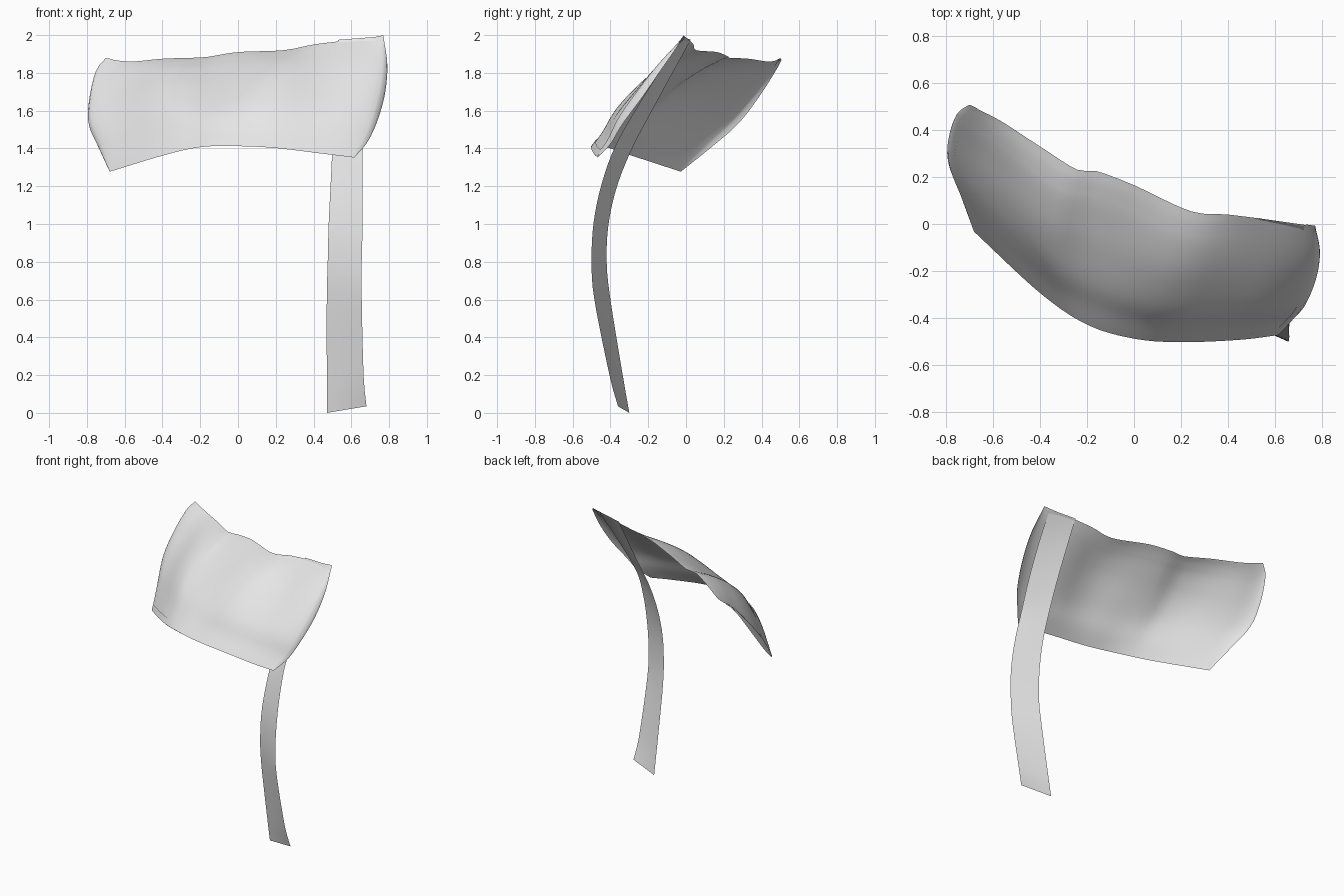
import bpy, math
from mathutils import Vector

if "Cube" in bpy.data.objects:
    bpy.data.objects.remove(bpy.data.objects["Cube"])

cloth = bpy.data.materials.new("light cloth")
cloth.diffuse_color = (0.8, 0.8, 0.8, 1)
cloth.use_nodes = True
cloth.node_tree.nodes["Principled BSDF"].inputs["Base Color"].default_value = cloth.diffuse_color


def curve(pts):
    """Smooth curve through points, parametrised by length over 0..1."""
    p = [Vector(q) for q in pts]
    d = [0.0]
    for a, b in zip(p, p[1:]):
        d.append(d[-1] + (b - a).length)
    d = [x / d[-1] for x in d]
    p = [2 * p[0] - p[1]] + p + [2 * p[-1] - p[-2]]

    def f(t):
        t = min(max(t, 0), 1)
        i = 0
        while i < len(d) - 2 and t > d[i + 1]:
            i += 1
        s = (t - d[i]) / (d[i + 1] - d[i])
        a, b, c, e = p[i:i + 4]
        return 0.5 * (2 * b + (c - a) * s + (2 * a - 5 * b + 4 * c - e) * s * s
                      + (3 * b - a - 3 * c + e) * s ** 3)
    return f


def sheet(name, func, us, vs):
    """Thin smooth grid surface func(u, v)."""
    n = len(us)
    verts = [func(u, v) for v in vs for u in us]
    faces = [(j * n + i, j * n + i + 1, (j + 1) * n + i + 1, (j + 1) * n + i)
             for j in range(len(vs) - 1) for i in range(n - 1)]
    me = bpy.data.meshes.new(name)
    me.from_pydata(verts, [], faces)
    me.materials.append(cloth)
    me.shade_smooth()
    ob = bpy.data.objects.new(name, me)
    bpy.context.collection.objects.link(ob)
    return ob


def steps(a, b, n):
    return [a + (b - a) * i / n for i in range(n + 1)]


# Four border curves of the curved cloth panel
TL, TR = (-0.70, 0.505, 1.875), (0.77, -0.01, 1.995)
BL, BR = (-0.68, -0.03, 1.28), (0.615, -0.47, 1.355)
top = curve([TL, (-0.57, 0.44, 1.86), (-0.40, 0.33, 1.875), (-0.24, 0.23, 1.88),
             (-0.16, 0.225, 1.885), (0, 0.165, 1.91), (0.24, 0.055, 1.92),
             (0.40, 0.04, 1.95), (0.56, 0.02, 1.97), TR])
bottom = curve([BL, (-0.40, -0.29, 1.365), (-0.20, -0.425, 1.41), (0, -0.485, 1.415),
                (0.20, -0.50, 1.405), (0.45, -0.49, 1.375), BR])
left = curve([BL, (-0.735, 0.12, 1.40), (-0.79, 0.27, 1.53), (-0.785, 0.38, 1.67),
              (-0.75, 0.47, 1.81), TL])
right = curve([BR, (0.68, -0.40, 1.43), (0.73, -0.34, 1.53), (0.775, -0.23, 1.68),
               (0.79, -0.12, 1.84), TR])
c = [Vector(q) for q in (BL, BR, TL, TR)]
out = Vector((-0.15, -0.64, 0.75))


def panel(u, v):
    p = (1 - v) * bottom(u) + v * top(u) + (1 - u) * left(v) + u * right(v)
    p -= (1 - v) * ((1 - u) * c[0] + u * c[1]) + v * ((1 - u) * c[2] + u * c[3])
    # outward belly and soft folds running down from the top
    side = max(math.sin(math.pi * u), 0) ** 0.4
    belly = 0.09 * math.sin(math.pi * v) * side
    folds = 0.026 * math.sin(math.pi * v) * v * side * math.cos(2 * math.pi * (u - 0.29) / 0.35)
    return p + out * (belly + folds)


# finer columns towards the two ends, where the cloth turns quickly
cols = [0.5 - 0.5 * math.cos(math.pi * t) for t in steps(0, 1, 56)]
sheet("cloth_panel", panel, cols, steps(0, 1, 28))

# Folded hems on the three free edges, lying just off the cloth on both sides
for label, gap in (("front", 0.004), ("back", -0.004)):
    def raised(u, v, g=gap):
        return panel(u, v) + out * g
    sheet("bottom_hem_" + label, raised, cols, steps(0, 0.055, 2))
    sheet("left_hem_" + label, raised, steps(0, 0.025, 4), steps(0, 1, 28))
    sheet("right_hem_" + label, raised, steps(0.975, 1, 4), steps(0, 1, 28))

# Hanging strap between its two long edges
strap_l = curve([(0.47, -0.30, 0.0), (0.47, -0.335, 0.20), (0.47, -0.40, 0.60),
                 (0.475, -0.42, 0.80), (0.48, -0.41, 1.0), (0.49, -0.365, 1.2),
                 (0.50, -0.285, 1.4), (0.515, -0.18, 1.6), (0.525, -0.06, 1.82),
                 (0.53, 0.025, 1.975)])
strap_r = curve([(0.68, -0.36, 0.035), (0.665, -0.405, 0.20), (0.655, -0.485, 0.60),
                 (0.655, -0.50, 0.80), (0.66, -0.49, 1.0), (0.66, -0.45, 1.2),
                 (0.66, -0.38, 1.4), (0.685, -0.27, 1.6), (0.71, -0.13, 1.82),
                 (0.725, -0.01, 1.99)])
sheet("strap", lambda u, v: strap_l(v).lerp(strap_r(v), u), steps(0, 1, 4), steps(0, 1, 40))
